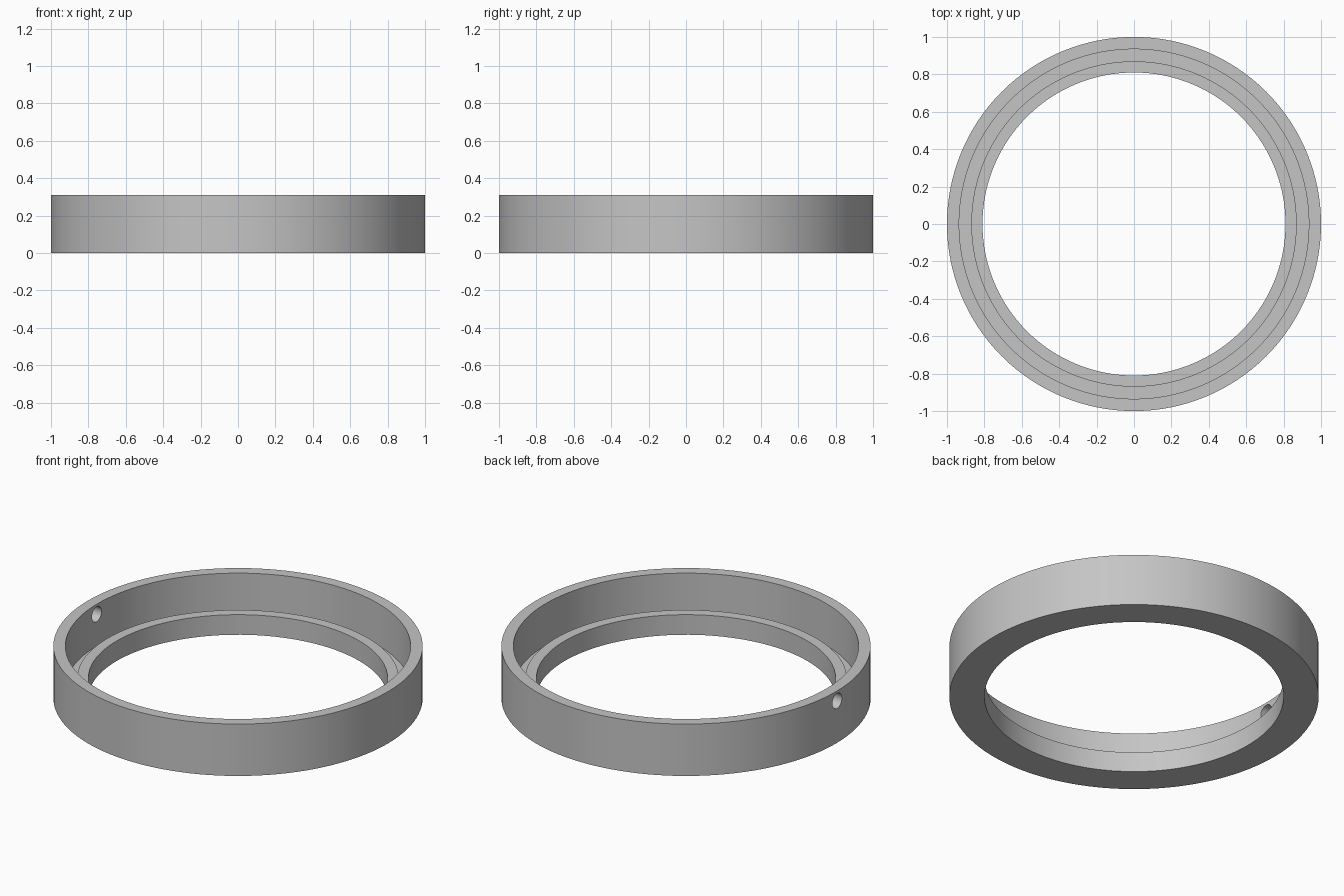
import bpy, bmesh, math

cube = bpy.data.objects.get("Cube")
if cube:
    bpy.data.objects.remove(cube, do_unlink=True)

# One plain grey for the whole part
grey = bpy.data.materials.new("plain_grey")
grey.use_nodes = True
colour = (0.56, 0.56, 0.56, 1)
grey.diffuse_color = colour
grey.node_tree.nodes["Principled BSDF"].inputs["Base Color"].default_value = colour

# Ring cross-section as (radius, height): tall outer wall, groove, low inner lip
outer, wall, lip, bore = 1.0, 0.935, 0.87, 0.81
top, lip_top, groove = 0.31, 0.12, 0.06
profile = [(bore, 0), (outer, 0), (outer, top), (wall, top),
           (wall, groove), (lip, groove), (lip, lip_top), (bore, lip_top)]

bm = bmesh.new()
verts = [bm.verts.new((r, 0, z)) for r, z in profile]
edges = [bm.edges.new((a, b)) for a, b in zip(verts, verts[1:] + verts[:1])]
bmesh.ops.spin(bm, geom=verts + edges, cent=(0, 0, 0), axis=(0, 0, 1),
               angle=math.tau, steps=128, use_merge=True)
bmesh.ops.remove_doubles(bm, verts=bm.verts, dist=0.0001)
bmesh.ops.recalc_face_normals(bm, faces=bm.faces)
mesh = bpy.data.meshes.new("stepped_ring")
bm.to_mesh(mesh)
bm.free()
mesh.materials.append(grey)
ring = bpy.data.objects.new("stepped_ring", mesh)
bpy.context.collection.objects.link(ring)

# Round radial hole through the outer wall
bpy.ops.mesh.primitive_cylinder_add(vertices=32, radius=0.045, depth=0.3,
                                    location=(-0.97, 0, 0.25),
                                    rotation=(0, math.pi / 2, 0))
cutter = bpy.context.object
cutter.name = "hole_cutter"
cutter.data.materials.append(grey)

cut = ring.modifiers.new("side_hole", "BOOLEAN")
cut.operation = "DIFFERENCE"
cut.solver = "EXACT"
cut.object = cutter
bpy.ops.object.select_all(action="DESELECT")
ring.select_set(True)
bpy.context.view_layer.objects.active = ring
bpy.ops.object.modifier_apply(modifier=cut.name)
bpy.data.objects.remove(cutter, do_unlink=True)

# Smooth round walls, crisp edges
bpy.ops.object.shade_smooth_by_angle(angle=math.radians(30))
